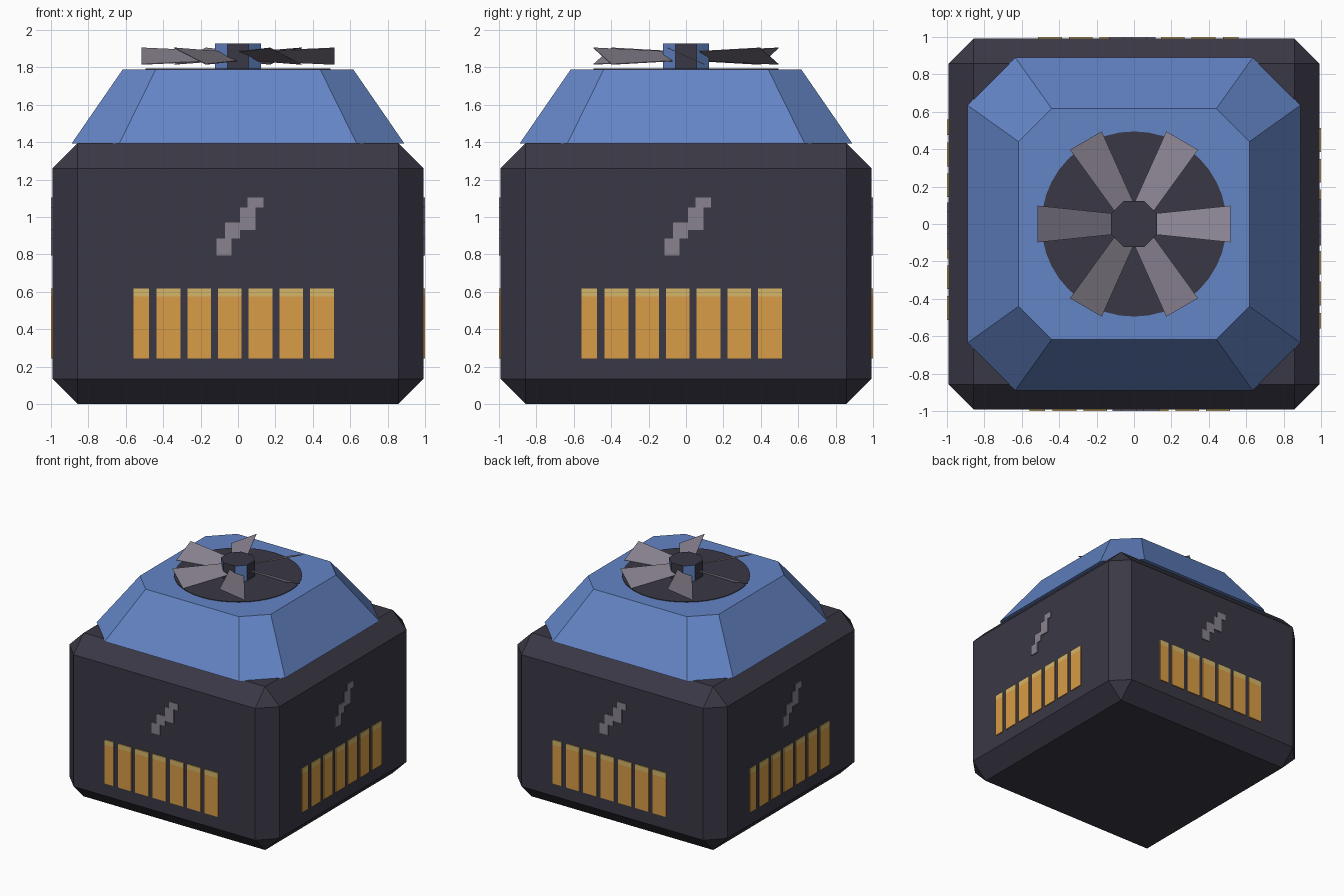
import bpy, bmesh, math
from mathutils import Matrix, Vector

if "Cube" in bpy.data.objects:
    bpy.data.objects.remove(bpy.data.objects["Cube"])


def material(name, hexcode):
    rgb = [int(hexcode[i:i + 2], 16) / 255 for i in (0, 2, 4)]
    lin = [((c + 0.055) / 1.055) ** 2.4 if c > 0.04 else c / 12.92 for c in rgb]
    m = bpy.data.materials.new(name)
    m.diffuse_color = (*lin, 1)
    m.use_nodes = True
    m.node_tree.nodes["Principled BSDF"].inputs["Base Color"].default_value = m.diffuse_color
    return m


DARK = material("charcoal", "3A3845")
BLUE = material("blue", "6485C6")
GREY = material("grey", "88828F")
ORANGE = material("orange", "D89C46")
SAND = material("sand", "D5B668")


def finish(name, bm, *mats):
    bmesh.ops.recalc_face_normals(bm, faces=bm.faces)
    me = bpy.data.meshes.new(name)
    bm.to_mesh(me)
    bm.free()
    for m in mats:
        me.materials.append(m)
    ob = bpy.data.objects.new(name, me)
    bpy.context.collection.objects.link(ob)
    return ob


def loft(bm, lower, upper):
    """Closed solid between two rings with equal point counts."""
    a = [bm.verts.new(p) for p in lower]
    b = [bm.verts.new(p) for p in upper]
    n = len(a)
    bm.faces.new(a[::-1])
    bm.faces.new(b)
    for i in range(n):
        bm.faces.new((a[i], a[(i + 1) % n], b[(i + 1) % n], b[i]))


def octagon(half, cut, z):
    """Square with clipped corners: flat sides end at +-cut."""
    pts = []
    for k in range(4):
        r = Matrix.Rotation(k * math.pi / 2, 3, 'Z')
        pts += [r @ Vector((half, -cut, z)), r @ Vector((half, cut, z))]
    return pts


# Body: chamfered box
HALF, TOP = 0.992, 1.395
bm = bmesh.new()
bmesh.ops.create_cube(bm, size=1)
bmesh.ops.scale(bm, vec=(2 * HALF, 2 * HALF, TOP), verts=bm.verts)
bmesh.ops.translate(bm, vec=(0, 0, TOP / 2), verts=bm.verts)
bmesh.ops.bevel(bm, geom=bm.edges[:], offset=0.135, segments=1, affect='EDGES')
finish("body", bm, DARK)

# Roof: tapered clipped square
bm = bmesh.new()
loft(bm, octagon(0.89, 0.635, 1.392), octagon(0.617, 0.44, 1.788))
finish("roof", bm, BLUE)

# Dark fan well painted on the roof
bm = bmesh.new()
bmesh.ops.create_cone(bm, cap_ends=True, segments=40, radius1=0.495, radius2=0.495,
                      depth=0.006, matrix=Matrix.Translation((0, 0, 1.79)))
finish("fan_well", bm, DARK)

# Hub: diagonal sides are blue, the rest dark
bm = bmesh.new()
loft(bm, octagon(0.122, 0.055, 1.785), octagon(0.122, 0.055, 1.928))
bm.normal_update()
for f in bm.faces:
    f.material_index = int(abs(f.normal.x * f.normal.y) > 0.3)
finish("fan_hub", bm, DARK, BLUE)

# Fan: six pitched, widening blades
bm = bmesh.new()
T = 0.002
for k in range(6):
    r = Matrix.Rotation(k * math.pi / 3, 3, 'Z')
    quad = [(0.10, -0.055, 0.025), (0.515, -0.098, 0.044),
            (0.515, 0.098, -0.044), (0.10, 0.055, -0.025)]
    loft(bm, [r @ Vector((x, y, 1.86 + z - T)) for x, y, z in quad],
         [r @ Vector((x, y, 1.86 + z + T)) for x, y, z in quad])
finish("fan_blades", bm, GREY)


def plates(name, rects, side, mat):
    """Thin plates (x0, x1, z0, z1) on one side wall of the body."""
    bm = bmesh.new()
    r = Matrix.Rotation(side * math.pi / 2, 3, 'Z')
    for x0, x1, z0, z1 in rects:
        ring = [(x0, z0), (x1, z0), (x1, z1), (x0, z1)]
        loft(bm, [r @ Vector((x, -HALF + 0.001, z)) for x, z in ring],
             [r @ Vector((x, -1.0, z)) for x, z in ring])
    finish(name, bm, mat)


# Glowing grille bars with pale tops, and a stepped mark, on all four walls
bars = [(-0.56, -0.475)] + [(-0.435 + i * 0.164, -0.308 + i * 0.164) for i in range(6)]
mark = [(0.05, 0.135, 1.05, 1.105), (0.01, 0.093, 0.93, 1.05),
        (-0.07, 0.01, 0.885, 0.97), (-0.115, -0.035, 0.795, 0.885)]
for s, wall in enumerate(("front", "right", "back", "left")):
    plates(wall + "_grille_bars", [(a, b, 0.243, 0.575) for a, b in bars], s, ORANGE)
    plates(wall + "_grille_tops", [(a, b, 0.575, 0.617) for a, b in bars], s, SAND)
    plates(wall + "_stepped_mark", mark, s, GREY)
